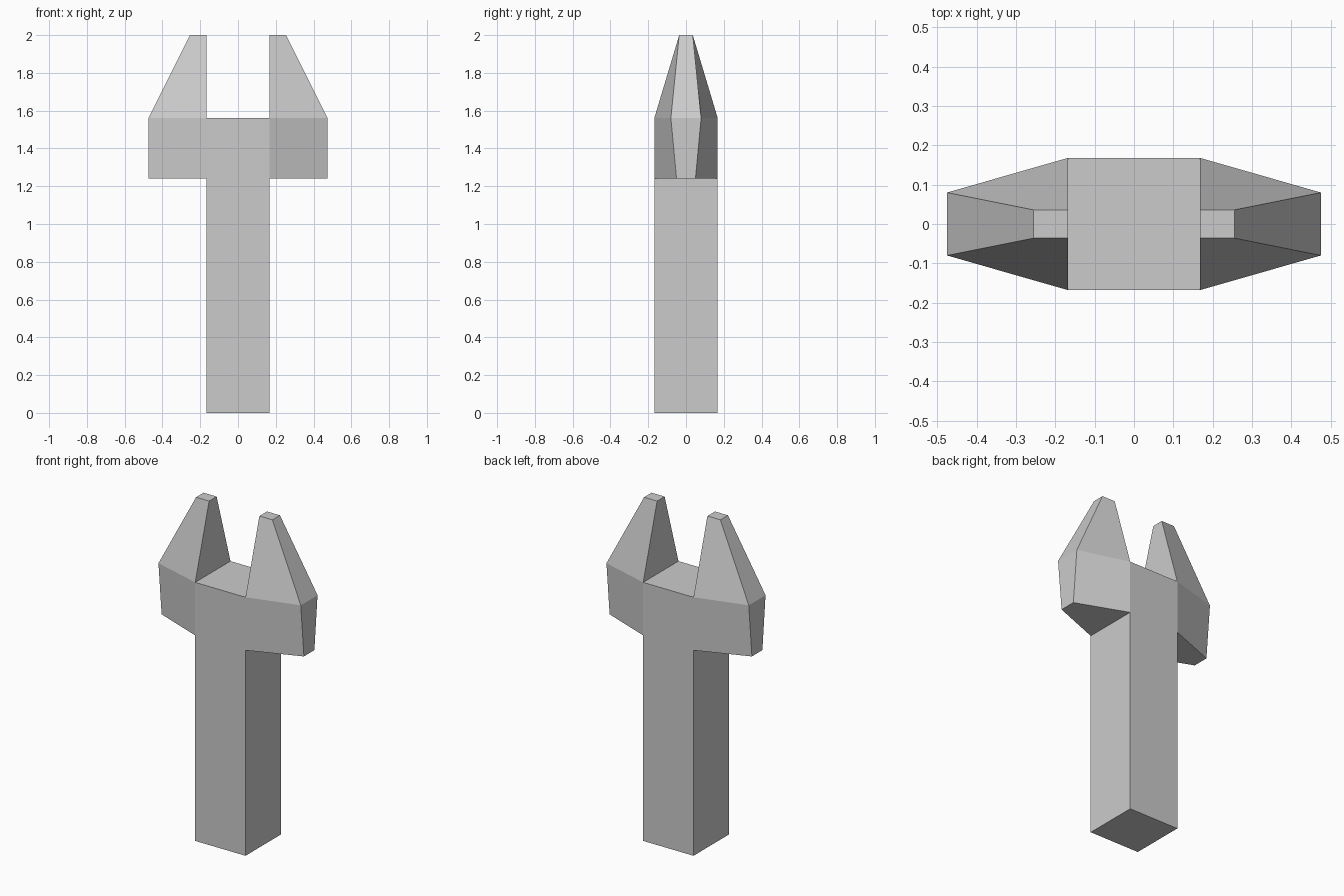
import bpy, bmesh

if "Cube" in bpy.data.objects:
    bpy.data.objects.remove(bpy.data.objects["Cube"])

S = 0.168                      # half width of the square shaft
Z_ARM, Z_SHOULDER, Z_TIP = 1.24, 1.56, 2.0


def loft(bm, rings):
    """Skin a stack of four-point rings and cap both ends."""
    loops = [[bm.verts.new(p) for p in ring] for ring in rings]
    for lo, hi in zip(loops, loops[1:]):
        for i in range(4):
            j = (i + 1) % 4
            bm.faces.new((lo[i], lo[j], hi[j], hi[i]))
    bm.faces.new(loops[0][::-1])
    bm.faces.new(loops[-1])


def ring(x0, x1, y0, y1, z, side=1):
    """Trapezoid: half depth y0 at x0 and y1 at x1."""
    return [(side * x0, -y0, z), (side * x1, -y1, z),
            (side * x1, y1, z), (side * x0, y0, z)]


bm = bmesh.new()

# Square shaft
loft(bm, [ring(-S, S, S, S, z) for z in (0, Z_ARM, Z_SHOULDER)])

# Mirrored tapered prongs
for side in (-1, 1):
    loft(bm, [ring(S, 0.475, S, 0.05, Z_ARM, side),
              ring(S, 0.475, S, 0.08, Z_SHOULDER, side),
              ring(S, 0.255, 0.036, 0.036, Z_TIP, side)])

# Remove the hidden walls where prongs join the shaft, then weld
inner = [f for f in bm.faces
         if all(abs(abs(v.co.x) - S) < 1e-4
                and Z_ARM - 1e-4 < v.co.z < Z_SHOULDER + 1e-4 for v in f.verts)
         and abs(f.calc_center_median().x) > S - 1e-4]
bmesh.ops.delete(bm, geom=inner, context='FACES')
bmesh.ops.remove_doubles(bm, verts=bm.verts, dist=1e-4)
bmesh.ops.recalc_face_normals(bm, faces=bm.faces)

mesh = bpy.data.meshes.new("forked_post")
bm.to_mesh(mesh)
bm.free()
post = bpy.data.objects.new("forked_post", mesh)
bpy.context.collection.objects.link(post)
